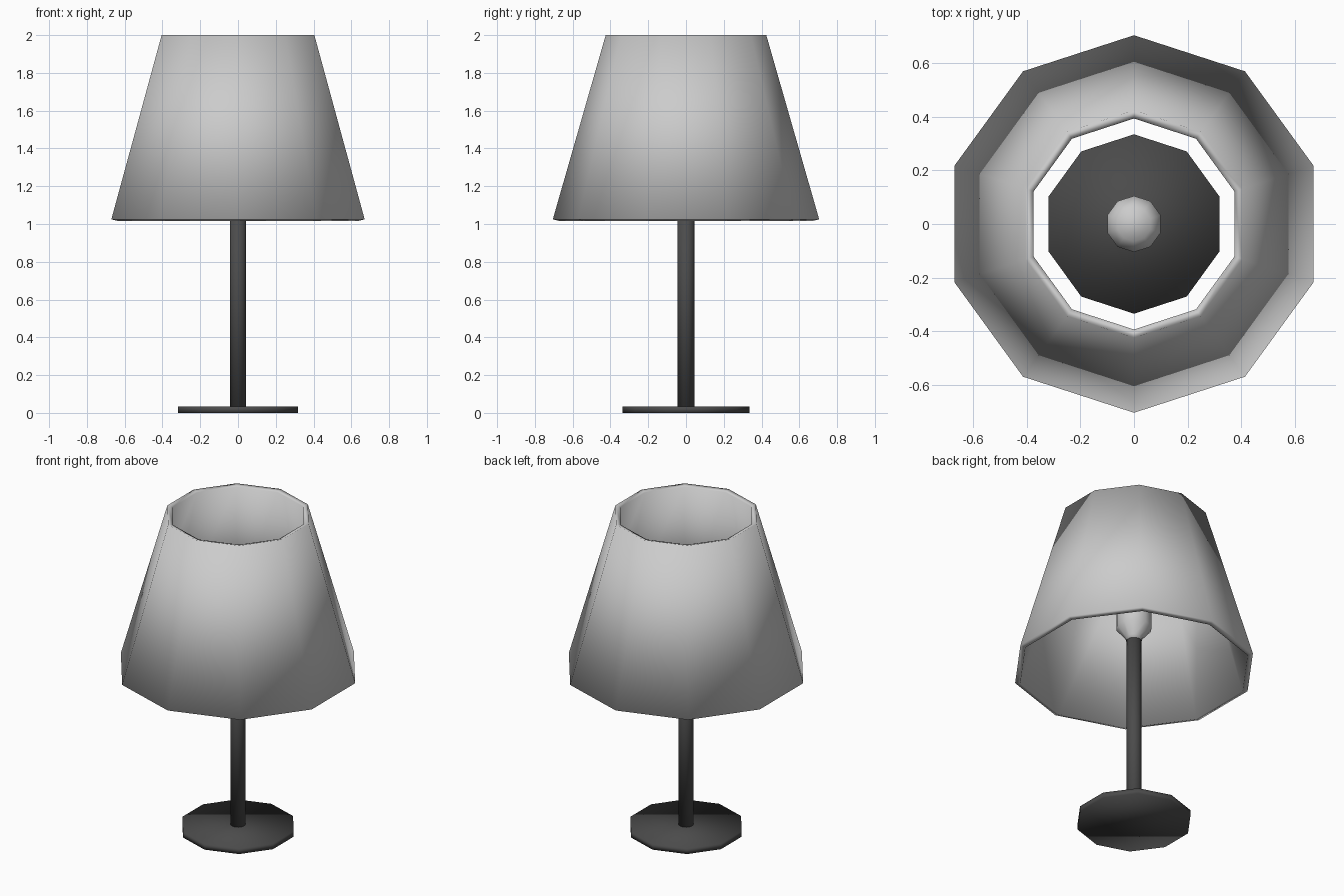
import bpy, bmesh
from math import cos, sin, pi

if "Cube" in bpy.data.objects:
    bpy.data.objects.remove(bpy.data.objects["Cube"])

SIDES = 10

dark = bpy.data.materials.new("dark_metal")
dark.diffuse_color = (0.07, 0.07, 0.07, 1)
dark.use_nodes = True
dark.node_tree.nodes["Principled BSDF"].inputs["Base Color"].default_value = dark.diffuse_color


def lathe(name, profile, closed=False, material=None):
    """Spin (radius, z) points into a ten-sided smooth-shaded solid."""
    bm = bmesh.new()
    rings = []
    for r, z in profile:
        angles = [pi / 2 + 2 * pi * i / SIDES for i in range(SIDES)]
        rings.append([bm.verts.new((r * cos(a), r * sin(a), z)) for a in angles])
    pairs = list(zip(rings, rings[1:]))
    if closed:
        pairs.append((rings[-1], rings[0]))
    else:
        bm.faces.new(rings[0])
        bm.faces.new(rings[-1])
    for low, high in pairs:
        for i in range(SIDES):
            j = (i + 1) % SIDES
            bm.faces.new((low[i], low[j], high[j], high[i]))
    bmesh.ops.recalc_face_normals(bm, faces=bm.faces)
    for f in bm.faces:
        f.smooth = True
    mesh = bpy.data.meshes.new(name)
    bm.to_mesh(mesh)
    bm.free()
    if material:
        mesh.materials.append(material)
    obj = bpy.data.objects.new(name, mesh)
    bpy.context.collection.objects.link(obj)
    return obj


# Foot disc and stem
lathe("base", [(0.335, 0), (0.335, 0.035)], material=dark)
lathe("stem", [(0.045, 0.035), (0.045, 1.205)], material=dark)

# Bulb: narrow neck flaring to a rounded top
lathe("bulb", [(0.045, 1.205), (0.05, 1.225), (0.105, 1.29),
               (0.105, 1.42), (0.065, 1.48)])

# Thin-walled tapered shade, open at both ends
lathe("shade", [(0.705, 1.025), (0.425, 2.0), (0.394, 1.992), (0.674, 1.017)],
      closed=True)
